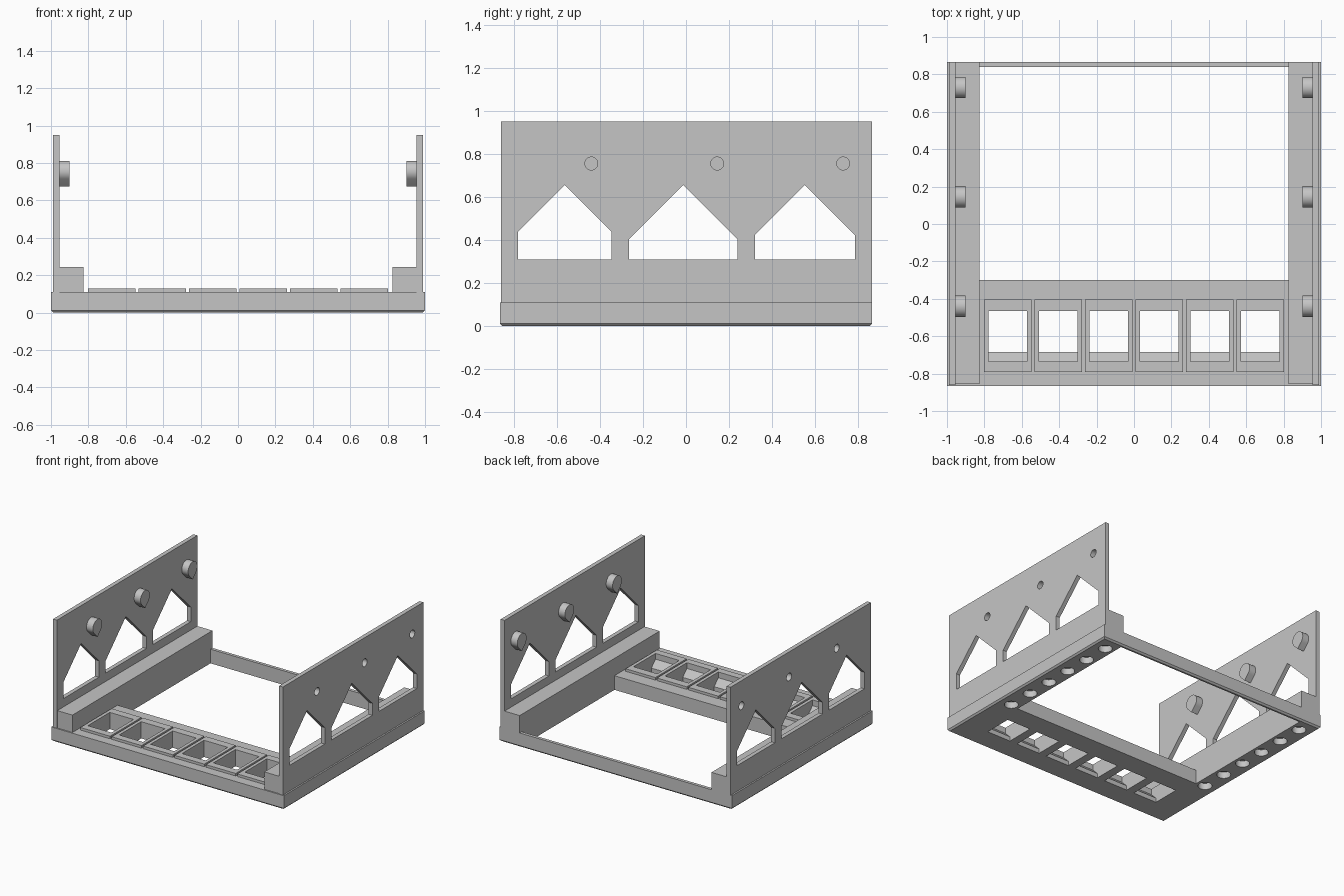
import bpy, bmesh, math

cube = bpy.data.objects.get("Cube")
if cube:
    bpy.data.objects.remove(cube, do_unlink=True)

grey = bpy.data.materials.new("matte grey")
grey.use_nodes = True
grey.diffuse_color = (0.56, 0.56, 0.56, 1)
grey.node_tree.nodes["Principled BSDF"].inputs["Base Color"].default_value = (0.56, 0.56, 0.56, 1)


def rect(a0, a1, b0, b1):
    return [(a0, b0), (a1, b0), (a1, b1), (a0, b1)]


def circle(a, b, r, n=32):
    return [(a + r * math.cos(math.tau * i / n), b + r * math.sin(math.tau * i / n)) for i in range(n)]


def teardrop(a, b, r, n=24):
    # Round top, 45 degree point below
    arc = [math.radians(-45 + 270 * i / n) for i in range(n + 1)]
    return [(a + r * math.cos(t), b + r * math.sin(t)) for t in arc] + [(a, b - r * math.sqrt(2))]


def solid(name, prisms, axis):
    """Object made of outlines extruded along x (outline in y, z) or z (outline in x, y)."""
    bm = bmesh.new()
    for pts, lo, hi in prisms:
        ends = []
        for d in (lo, hi):
            ends.append([bm.verts.new((d, p, q) if axis == "x" else (p, q, d)) for p, q in pts])
        low, top = ends
        bm.faces.new(low)
        bm.faces.new(top[::-1])
        for i in range(len(pts)):
            j = (i + 1) % len(pts)
            bm.faces.new((low[j], low[i], top[i], top[j]))
    bmesh.ops.recalc_face_normals(bm, faces=bm.faces)
    mesh = bpy.data.meshes.new(name)
    bm.to_mesh(mesh)
    bm.free()
    mesh.materials.append(grey)
    obj = bpy.data.objects.new(name, mesh)
    bpy.context.collection.objects.link(obj)
    return obj


def activate(obj):
    bpy.ops.object.select_all(action="DESELECT")
    obj.select_set(True)
    bpy.context.view_layer.objects.active = obj


def cut(obj, cutter):
    mod = obj.modifiers.new("cut", "BOOLEAN")
    mod.operation = "DIFFERENCE"
    mod.solver = "EXACT"
    mod.object = cutter
    activate(obj)
    bpy.ops.object.modifier_apply(modifier=mod.name)


def smooth(obj):
    activate(obj)
    bpy.ops.object.shade_smooth_by_angle(angle=math.radians(30))


cutters = []


def helper(name, prisms, axis):
    obj = solid(name, prisms, axis)
    obj.hide_render = True
    cutters.append(obj)
    return obj


# Base tray with a chamfered lower rim
base = solid("base_frame", [(rect(-1, 1, -0.865, 0.865), 0, 0.11)], "z")
bm = bmesh.new()
bm.from_mesh(base.data)
rim = [e for e in bm.edges if all(v.co.z < 0.01 for v in e.verts)]
bmesh.ops.bevel(bm, geom=rim, offset=0.012, segments=1, affect="EDGES")
bm.to_mesh(base.data)
bm.free()
cut(base, helper("opening_cutter", [(rect(-0.825, 0.825, -0.3, 0.84), -0.1, 0.3)], "z"))

# Blind round pockets under the side rails
pockets = [(circle(s * 0.895, 0.75 - 0.207 * i, 0.05), -0.05, 0.05) for s in (-1, 1) for i in range(6)]
cut(base, helper("pocket_cutter", pockets, "z"))

# Raised socket surrounds, with openings that have a sloped front ledge
centres = [-0.675 + 0.27 * i for i in range(6)]
ledge = [(-0.685, -0.1), (-0.465, -0.1), (-0.465, 0.3), (-0.735, 0.3), (-0.735, 0.085), (-0.685, 0.035)]
sockets = helper("socket_cutter", [(ledge, c - 0.102, c + 0.102) for c in centres], "x")
cut(base, sockets)
for i, c in enumerate(centres):
    surround = solid(f"socket_surround_{i + 1}", [(rect(c - 0.128, c + 0.128, -0.79, -0.405), 0.11, 0.13)], "z")
    cut(surround, sockets)
smooth(base)

# House-shaped windows: front edge, back edge
windows = []
for y0, y1 in ((-0.78, -0.345), (-0.265, 0.24), (0.32, 0.785)):
    half = (y1 - y0) / 2
    windows.append([(y0, 0.31), (y1, 0.31), (y1, 0.655 - half), ((y0 + y1) / 2, 0.655), (y0, 0.655 - half)])
peg_ys = (-0.44, 0.145, 0.73)

for side, s in (("left", 1), ("right", -1)):
    # Rail along the foot of the wall
    solid(f"{side}_rail", [(rect(-0.855, 0.865, 0.11, 0.245), s * 0.825, s * 0.955)], "x")

    # Thin side wall
    wall = solid(f"{side}_wall", [(rect(-0.86, 0.865, 0.11, 0.95), s * 0.955, s * 0.988)], "x")
    cut(wall, helper("window_cutter", [(w, s * 0.9, s * 1.1) for w in windows], "x"))
    holes = helper("hole_cutter", [(circle(y, 0.755, 0.03), s * 0.92, s * 1.1) for y in peg_ys], "x")
    cut(wall, holes)
    smooth(wall)

    # Inner pegs with blind holes from outside
    pegs = solid(f"{side}_pegs", [(teardrop(y, 0.755, 0.057), s * 0.9, s * 0.955) for y in peg_ys], "x")
    cut(pegs, holes)
    smooth(pegs)

for c in cutters:
    bpy.data.objects.remove(c, do_unlink=True)
